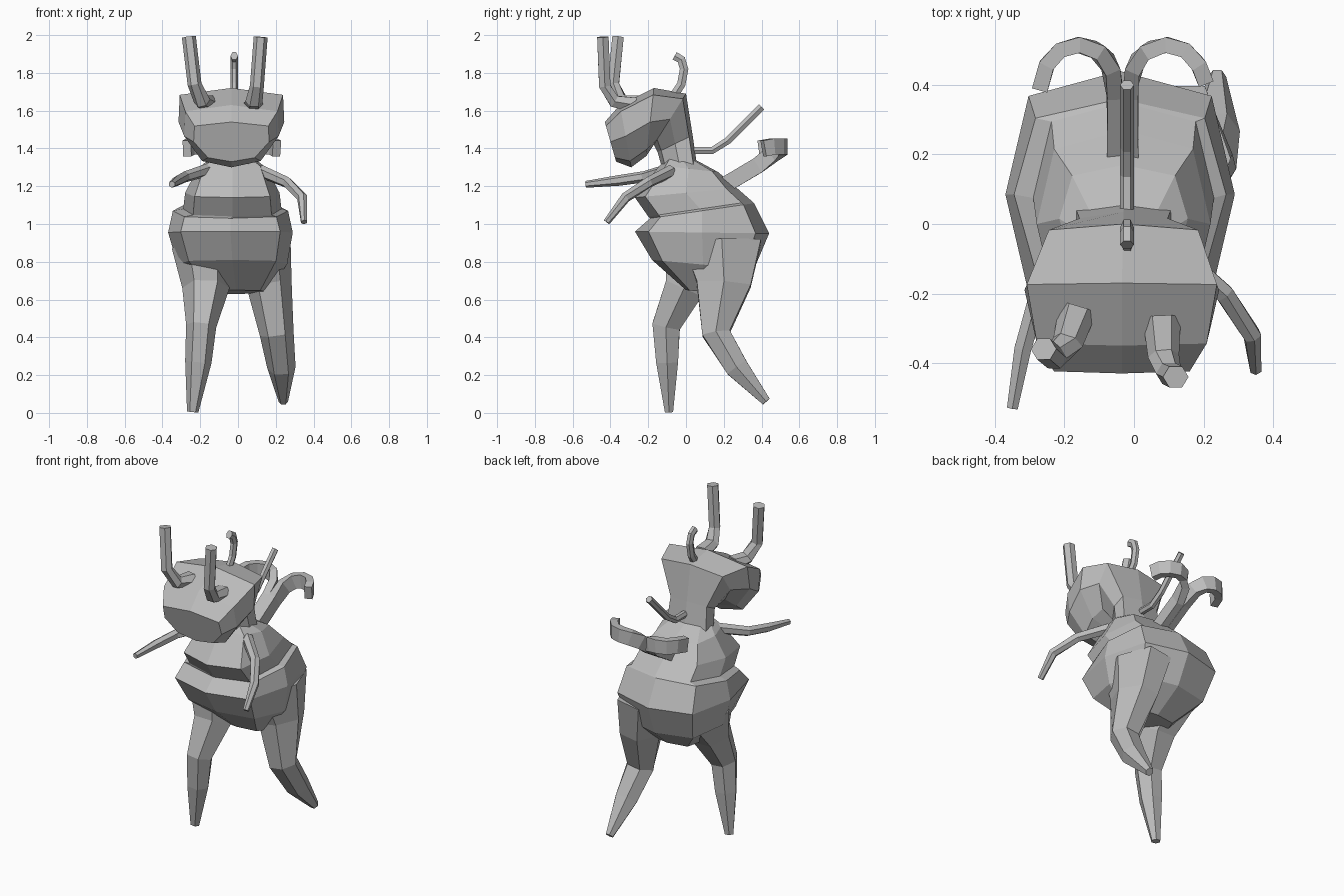
import bpy, bmesh, math
from mathutils import Vector

cube = bpy.data.objects.get("Cube")
if cube:
    bpy.data.objects.remove(cube)

GREY = bpy.data.materials.new("plain grey")
GREY.use_nodes = True
COLOUR = (0.5, 0.5, 0.5, 1)
GREY.diffuse_color = COLOUR
GREY.node_tree.nodes["Principled BSDF"].inputs["Base Color"].default_value = COLOUR


def skin(name, rings):
    """Bridge a list of point rings into a closed, flat shaded solid."""
    bm = bmesh.new()
    loops = [[bm.verts.new(p) for p in ring] for ring in rings]
    n = len(loops[0])
    for a, b in zip(loops, loops[1:]):
        for i in range(n):
            j = (i + 1) % n
            bm.faces.new((a[i], a[j], b[j], b[i]))
    bm.faces.new(loops[0][::-1])
    bm.faces.new(loops[-1])
    bmesh.ops.recalc_face_normals(bm, faces=bm.faces)
    mesh = bpy.data.meshes.new(name)
    bm.to_mesh(mesh)
    bm.free()
    mesh.materials.append(GREY)
    obj = bpy.data.objects.new(name, mesh)
    bpy.context.collection.objects.link(obj)


def body(name, sections, taper=0.0, sides=8, square=0.65):
    """Loft tilted rings, each given by front (y, z), back (y, z), centre x, half width.
    A taper narrows the front end of every ring and widens the back end."""
    rings = []
    for front, back, cx, half in sections:
        f, b = Vector((cx, *front)), Vector((cx, *back))
        mid, reach = (f + b) / 2, (f - b) / 2
        ring = []
        for i in range(sides):
            a = math.tau * i / sides
            c, s = (math.copysign(abs(v) ** square, v) for v in (math.cos(a), math.sin(a)))
            ring.append(mid + reach * c + Vector((half * s * (1 - taper * c), 0, 0)))
        rings.append(ring)
    skin(name, rings)


def limb(name, points, sizes, ref, sides=6):
    """Sweep an oval section along a path; sizes are (across, along ref) radii."""
    pts = [Vector(p) for p in points]
    rings = []
    for k, p in enumerate(pts):
        t = (pts[min(k + 1, len(pts) - 1)] - pts[max(k - 1, 0)]).normalized()
        side = t.cross(Vector(ref)).normalized()
        up = side.cross(t)
        w, h = sizes[min(k, len(sizes) - 1)]
        rings.append([p + side * w * math.cos(a) + up * h * math.sin(a)
                      for a in (math.tau * (i + 0.5) / sides for i in range(sides))])
    skin(name, rings)


X, Z = (1, 0, 0), (0, 0, 1)

# Leaning torso with a belly shelf
body("torso", [
    ((0.0, 0.65), (0.2, 0.63), -0.01, 0.16),
    ((-0.18, 0.81), (0.36, 0.76), -0.03, 0.29),
    ((-0.27, 0.96), (0.44, 0.95), -0.04, 0.33),
    ((-0.19, 1.03), (0.36, 1.11), -0.04, 0.305),
    ((-0.2, 1.04), (0.35, 1.12), -0.03, 0.26),
    ((-0.27, 1.14), (0.27, 1.19), -0.03, 0.25),
    ((-0.14, 1.31), (0.17, 1.275), -0.03, 0.185),
    ((-0.1, 1.35), (0.05, 1.34), -0.03, 0.12),
])

# Neck flaring into the head, which narrows towards the jaw
body("head", [
    ((-0.12, 1.27), (0.06, 1.3), -0.03, 0.14),
    ((-0.15, 1.38), (0.035, 1.47), -0.03, 0.13),
    ((-0.17, 1.42), (0.0, 1.69), -0.03, 0.22),
    ((-0.21, 1.36), (-0.17, 1.72), -0.035, 0.28),
    ((-0.29, 1.30), (-0.35, 1.63), -0.035, 0.25),
    ((-0.37, 1.33), (-0.43, 1.54), -0.035, 0.20),
], taper=0.28)

# Legs, one stepping back and one forward, with broad thighs
limb("left_leg",
     [(0.13, 0.19, 0.9), (0.165, 0.2, 0.68), (0.205, 0.16, 0.42),
      (0.23, 0.27, 0.24), (0.24, 0.425, 0.06)],
     [(0.24, 0.15), (0.165, 0.12), (0.085, 0.09), (0.07, 0.075), (0.027, 0.025)], X)
limb("right_leg",
     [(-0.19, 0.08, 0.88), (-0.17, -0.01, 0.66), (-0.195, -0.105, 0.46),
      (-0.21, -0.1, 0.27), (-0.24, -0.09, 0.005)],
     [(0.24, 0.16), (0.12, 0.125), (0.085, 0.08), (0.067, 0.07), (0.025, 0.03)], X)

# Thin bent arms
ARM = [(0.034, 0.034), (0.03, 0.03), (0.028, 0.028), (0.018, 0.018)]
limb("left_arm", [(0.12, -0.08, 1.28), (0.26, -0.2, 1.22),
                  (0.34, -0.32, 1.14), (0.35, -0.42, 1.01)], ARM, Z)
limb("right_arm", [(-0.15, -0.08, 1.29), (-0.28, -0.22, 1.25),
                   (-0.32, -0.36, 1.23), (-0.35, -0.53, 1.21)], ARM, Z)

# Horns rising from the face, and a small crest horn
HORN = [(0.045, 0.055), (0.038, 0.045), (0.035, 0.037)]
limb("left_horn", [(0.08, -0.27, 1.63), (0.085, -0.38, 1.65),
                   (0.1, -0.43, 1.73), (0.12, -0.44, 1.99)], HORN, X)
limb("right_horn", [(-0.16, -0.24, 1.64), (-0.19, -0.34, 1.65),
                    (-0.23, -0.385, 1.74), (-0.26, -0.36, 1.99)], HORN, X)
limb("crest_horn", [(-0.02, -0.07, 1.67), (-0.02, -0.025, 1.74), (-0.02, -0.01, 1.82),
                    (-0.02, -0.025, 1.87), (-0.02, -0.06, 1.89)], [(0.026, 0.02)], X)

# Curling flat back tendrils and the straight middle one
for name, cx, sign, tip in (("right_tendril", -0.055, -1, 0.39), ("left_tendril", -0.01, 1, 0.41)):
    path = [(cx, 0.16, 1.18), (cx, 0.38, 1.31)]
    for i in range(1, 6):
        a = math.pi * i / 6
        path.append((cx + sign * 0.105 * (1 - math.cos(a)), 0.4 + 0.115 * math.sin(a),
                     1.33 + 0.08 * math.sin(min(a, math.pi / 2))))
    path.append((cx + sign * 0.215, tip, 1.4))
    limb(name, path, [(0.032, 0.06)], Z, sides=4)
limb("middle_tendril", [(-0.02, 0.0, 1.39), (-0.02, 0.14, 1.39),
                        (-0.02, 0.22, 1.44), (-0.02, 0.4, 1.62)], [(0.022, 0.02)], X)
